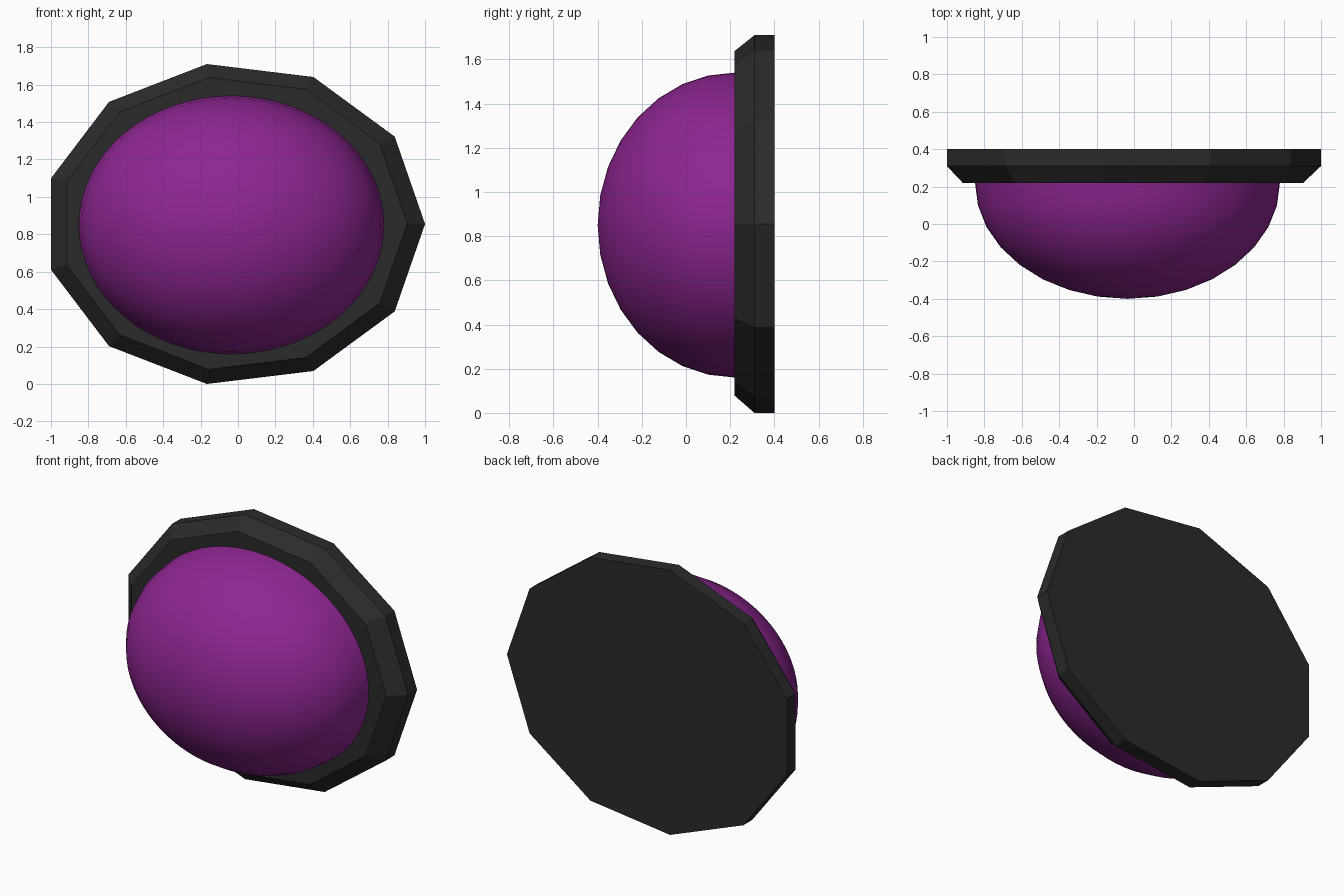
import bpy
import bmesh
from math import sin, cos, pi

cube = bpy.data.objects.get("Cube")
if cube:
    bpy.data.objects.remove(cube, do_unlink=True)


def make_material(name, rgb):
    mat = bpy.data.materials.new(name)
    mat.use_nodes = True
    colour = (*rgb, 1.0)
    mat.diffuse_color = colour
    bsdf = mat.node_tree.nodes["Principled BSDF"]
    bsdf.inputs["Base Color"].default_value = colour
    bsdf.inputs["Roughness"].default_value = 0.6
    return mat


def stacked_ovals(name, sides, rings, mat, tip=None):
    """Skin oval rings (y, centre x, centre z, radius x, radius z) from back to front."""
    bm = bmesh.new()
    loops = []
    for y, cx, cz, rx, rz in rings:
        angles = [2 * pi * i / sides for i in range(sides)]
        loops.append([bm.verts.new((cx + rx * cos(a), y, cz + rz * sin(a))) for a in angles])
    for a, b in zip(loops, loops[1:]):
        for i in range(sides):
            j = (i + 1) % sides
            bm.faces.new((a[i], a[j], b[j], b[i]))
    bm.faces.new(loops[0])
    if tip:
        point = bm.verts.new(tip)
        for i in range(sides):
            bm.faces.new((loops[-1][i], loops[-1][(i + 1) % sides], point))
    else:
        bm.faces.new(loops[-1])
    bmesh.ops.recalc_face_normals(bm, faces=bm.faces)
    mesh = bpy.data.meshes.new(name)
    bm.to_mesh(mesh)
    bm.free()
    mesh.materials.append(mat)
    obj = bpy.data.objects.new(name, mesh)
    bpy.context.collection.objects.link(obj)
    return obj


black = make_material("charcoal black", (0.024, 0.024, 0.024))
purple = make_material("deep purple", (0.27, 0.019, 0.285))

# Eleven-sided backing plate with a bevelled front edge
stacked_ovals("backing_plate", 11, [
    (0.40, -0.021, 0.855, 1.021, 0.864),
    (0.31, -0.021, 0.855, 1.021, 0.864),
    (0.22, -0.024, 0.858, 0.929, 0.788),
], black)

# Half-ellipsoid dome seated on the plate
base_y, depth, cx, cz, rx, rz = 0.22, 0.62, -0.035, 0.85, 0.815, 0.69
steps = 8
dome_rings = []
for k in range(steps):
    t = k * pi / 2 / steps
    dome_rings.append((base_y - depth * sin(t), cx, cz, rx * cos(t), rz * cos(t)))
dome = stacked_ovals("dome", 64, dome_rings, purple, tip=(cx, base_y - depth, cz))

# Smooth the dome, keep its base edge crisp
bpy.ops.object.select_all(action="DESELECT")
dome.select_set(True)
bpy.context.view_layer.objects.active = dome
bpy.ops.object.shade_smooth_by_angle(angle=pi / 5)
